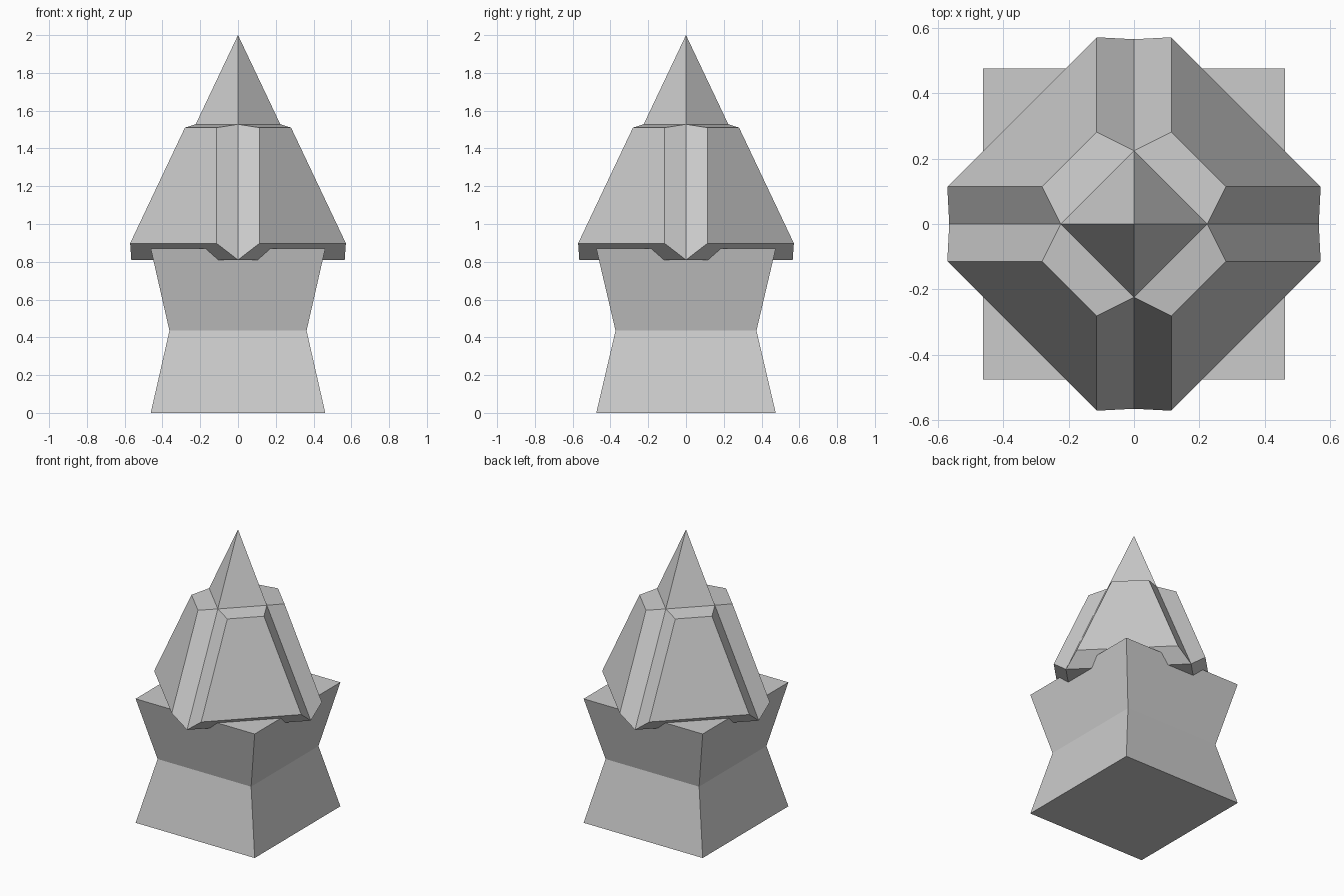
import bpy, bmesh
from mathutils import Matrix, Vector
from math import pi

if "Cube" in bpy.data.objects:
    bpy.data.objects.remove(bpy.data.objects["Cube"])


def finish(name, bm):
    bmesh.ops.remove_doubles(bm, verts=bm.verts, dist=1e-4)
    bmesh.ops.recalc_face_normals(bm, faces=bm.faces)
    mesh = bpy.data.meshes.new(name)
    bm.to_mesh(mesh)
    bm.free()
    obj = bpy.data.objects.new(name, mesh)
    bpy.context.collection.objects.link(obj)
    return obj


# Square pedestal, pinched at the waist
bm = bmesh.new()
rings = []
for z, hx, hy in [(0, .462, .475), (.435, .363, .373), (.87, .462, .475)]:
    rings.append([bm.verts.new((sx * hx, sy * hy, z))
                  for sx, sy in [(-1, -1), (1, -1), (1, 1), (-1, 1)]])
for lo, hi in zip(rings, rings[1:]):
    for i in range(4):
        j = (i + 1) % 4
        bm.faces.new((lo[i], lo[j], hi[j], hi[i]))
bm.faces.new(rings[0][::-1])
bm.faces.new(rings[-1])
finish("pedestal", bm)

# Four-sided spire: each diagonal side has a pointed tip and a raised bevelled panel
bm = bmesh.new()
apex = Vector((0, 0, 2))
inner = [(.565, 0, .81), (0, .565, .81), (0, .224, 1.528), (.224, 0, 1.528)]
outer = [(.571, .114, .898), (.114, .571, .898), (.114, .281, 1.51), (.281, .114, 1.51)]
for k in range(4):
    turn = Matrix.Rotation(k * pi / 2, 3, 'Z')
    a = [bm.verts.new(turn @ Vector(p)) for p in inner]
    b = [bm.verts.new(turn @ Vector(p)) for p in outer]
    bm.faces.new(b)
    for i in range(4):
        j = (i + 1) % 4
        bm.faces.new((a[i], a[j], b[j], b[i]))
    bm.faces.new((a[3], a[2], bm.verts.new(apex)))
bmesh.ops.remove_doubles(bm, verts=bm.verts, dist=1e-4)
bm.faces.new(sorted((v for v in bm.verts if abs(v.co.z - .81) < 1e-3),
                    key=lambda v: Vector((1, 0)).angle_signed(v.co.xy)))
finish("spire", bm)
